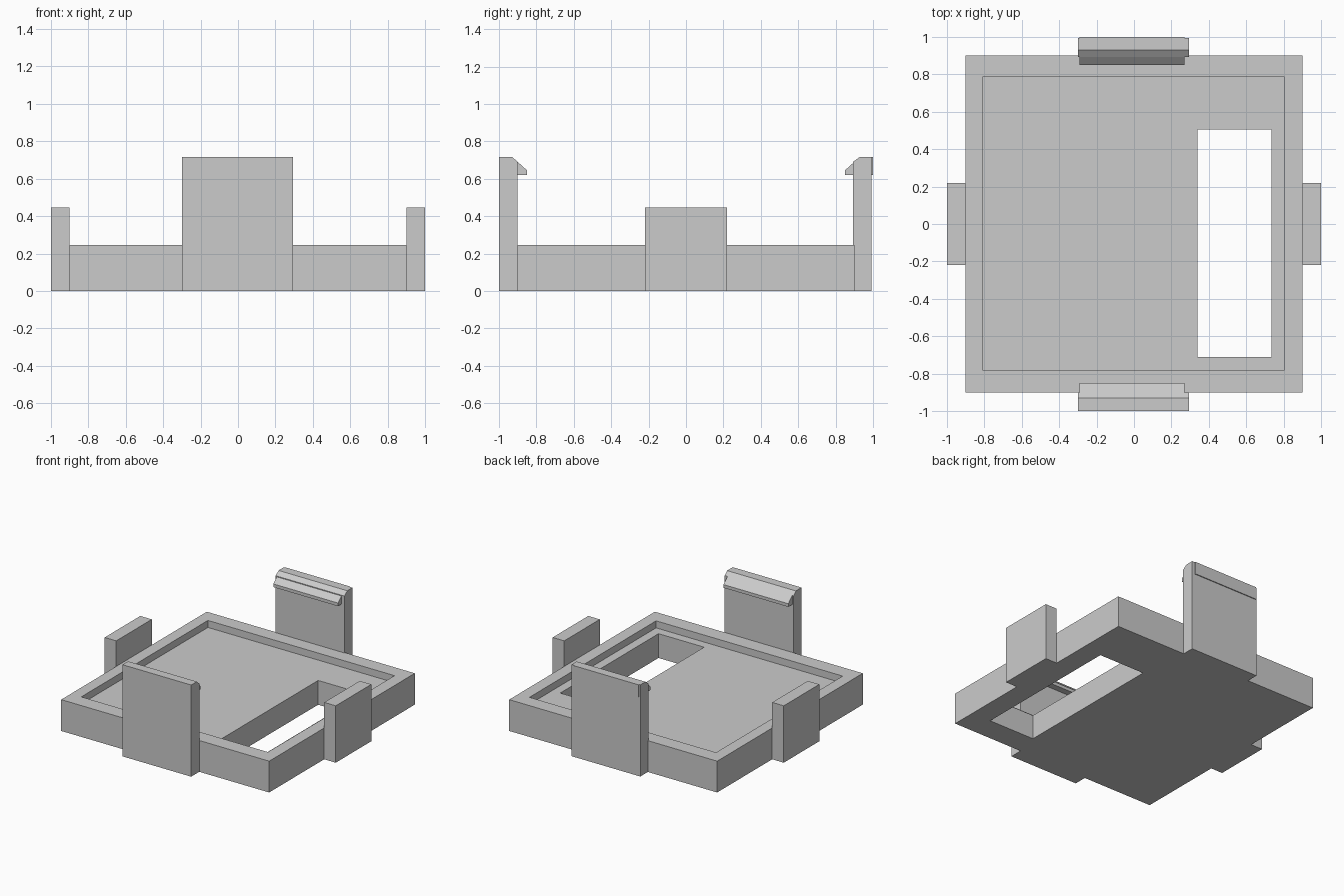
import bpy
import bmesh

cube = bpy.data.objects.get("Cube")
if cube:
    bpy.data.objects.remove(cube, do_unlink=True)

GREY = (0.6, 0.6, 0.6, 1)
plastic = bpy.data.materials.new("grey plastic")
plastic.use_nodes = True
plastic.diffuse_color = GREY
plastic.node_tree.nodes["Principled BSDF"].inputs["Base Color"].default_value = GREY


def extrude_profile(name, profile, x0, x1):
    """Solid made by sweeping a (y, z) profile from x0 to x1."""
    bm = bmesh.new()
    face = bm.faces.new([bm.verts.new((x0, y, z)) for y, z in profile])
    swept = bmesh.ops.extrude_face_region(bm, geom=[face])["geom"]
    moved = [v for v in swept if isinstance(v, bmesh.types.BMVert)]
    bmesh.ops.translate(bm, verts=moved, vec=(x1 - x0, 0, 0))
    bmesh.ops.recalc_face_normals(bm, faces=bm.faces)
    mesh = bpy.data.meshes.new(name)
    bm.to_mesh(mesh)
    bm.free()
    mesh.materials.append(plastic)
    obj = bpy.data.objects.new(name, mesh)
    bpy.context.collection.objects.link(obj)
    return obj


def box(name, x, y, z):
    profile = [(y[0], z[0]), (y[1], z[0]), (y[1], z[1]), (y[0], z[1])]
    return extrude_profile(name, profile, *x)


def cut(target, cutter):
    cutter.hide_render = True
    mod = target.modifiers.new("cut", "BOOLEAN")
    mod.operation = "DIFFERENCE"
    mod.solver = "EXACT"
    mod.object = cutter
    bpy.context.view_layer.objects.active = target
    bpy.ops.object.modifier_apply(modifier=mod.name)
    bpy.data.objects.remove(cutter, do_unlink=True)


# Tray with a shallow recess and a long opening through its floor
tray = box("tray", (-0.9, 0.9), (-0.9, 0.9), (0, 0.245))
cut(tray, box("recess_cutter", (-0.81, 0.805), (-0.78, 0.785), (0.19, 0.4)))
cut(tray, box("opening_cutter", (0.34, 0.735), (-0.71, 0.505), (-0.2, 0.4)))

# Short side guides
for name, side in (("left_guide", 1), ("right_guide", -1)):
    box(name, sorted((side * 0.9, side)), (-0.22, 0.22), (0, 0.445))

# Tall clips with hooked lips; the rear hook stands slightly proud of its plate
for name, side, outer in (("front", -1, 1.0), ("back", 1, 0.993)):
    inner = outer - 0.1
    plate = [(outer, 0), (outer, 0.717), (0.93, 0.717), (inner, 0.69), (inner, 0)]
    hook = [(1.0, 0.717), (0.93, 0.717), (0.85, 0.645), (0.85, 0.62), (1.0, 0.62)]
    extrude_profile(name + "_clip", [(side * y, z) for y, z in plate], -0.3, 0.295)
    extrude_profile(name + "_hook", [(side * y, z) for y, z in hook], -0.29, 0.27)
